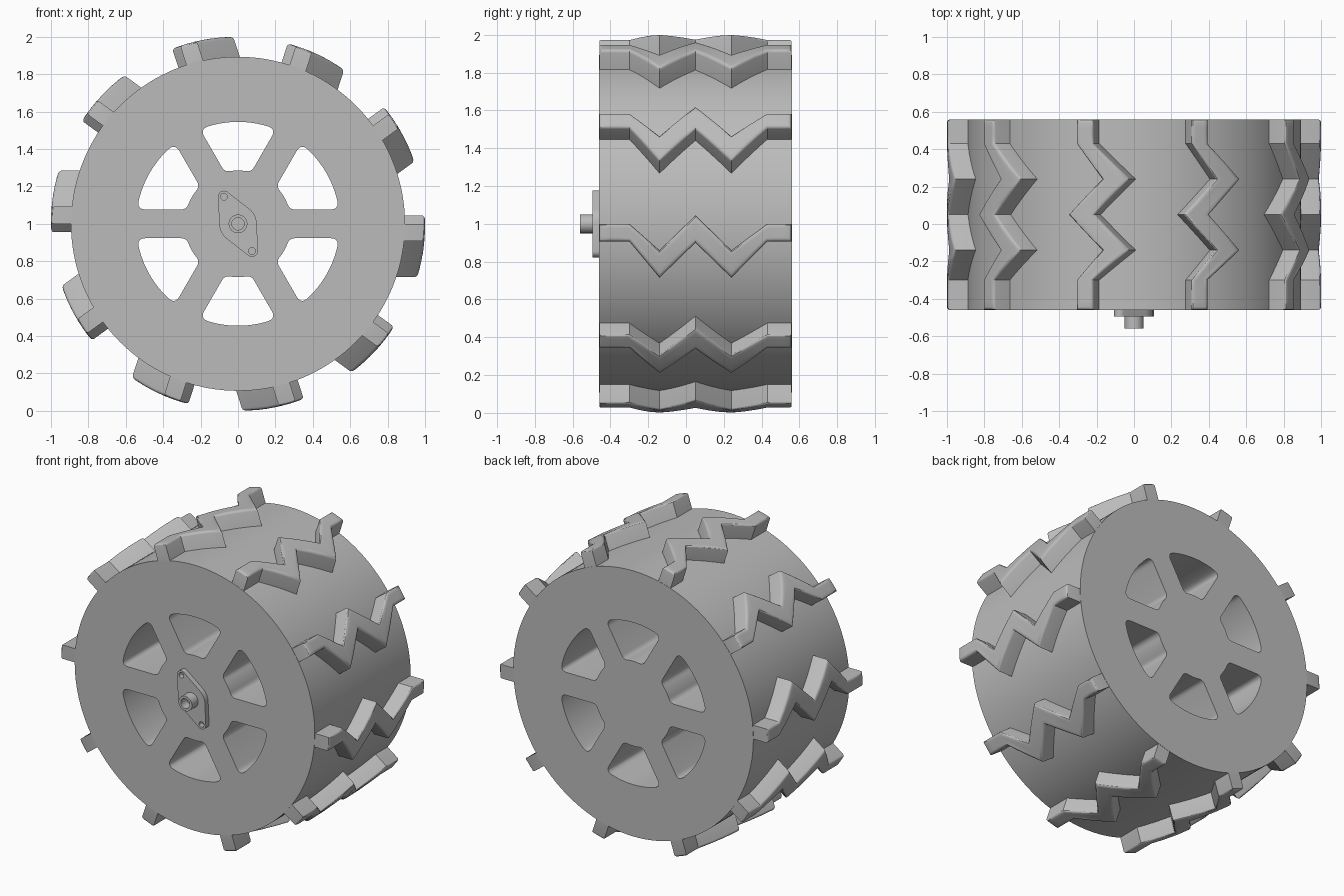
import bpy
import bmesh
from math import sin, cos, pi, radians, asin, sqrt
from mathutils import Matrix, Vector
from mathutils.geometry import convex_hull_2d

if "Cube" in bpy.data.objects:
    bpy.data.objects.remove(bpy.data.objects["Cube"], do_unlink=True)

FRONT, BACK = -0.46, 0.56
AXLE = Vector((0, 0, 1))
TIRE_R, TREAD_R = 0.893, 1.0
TREADS, WINDOWS = 10, 6

grey = bpy.data.materials.new("plain grey")
grey.use_nodes = True
colour = (0.5, 0.5, 0.5, 1)
grey.diffuse_color = colour
grey.node_tree.nodes["Principled BSDF"].inputs["Base Color"].default_value = colour


def finish(name, bm):
    """Turn a bmesh into a grey object with sharp edges kept."""
    bmesh.ops.recalc_face_normals(bm, faces=bm.faces)
    mesh = bpy.data.meshes.new(name)
    bm.to_mesh(mesh)
    bm.free()
    mesh.materials.append(grey)
    obj = bpy.data.objects.new(name, mesh)
    bpy.context.collection.objects.link(obj)
    bpy.ops.object.select_all(action='DESELECT')
    obj.select_set(True)
    bpy.context.view_layer.objects.active = obj
    bpy.ops.object.shade_smooth_by_angle(angle=radians(30))
    return obj


def polar(r, a):
    return Vector((r * cos(a), r * sin(a)))


def circle(r, n, centre=(0, 0)):
    return [polar(r, 2 * pi * i / n) + Vector(centre) for i in range(n)]


def plate(name, outlines, y0, y1):
    """Extrude an outline with holes from y0 to y1 along the axle."""
    curve = bpy.data.curves.new(name, 'CURVE')
    curve.dimensions = '2D'
    curve.fill_mode = 'BOTH'
    curve.extrude = (y1 - y0) / 2
    for outline in outlines:
        spline = curve.splines.new('POLY')
        spline.points.add(len(outline) - 1)
        spline.use_cyclic_u = True
        for point, p in zip(spline.points, outline):
            point.co = (p[0], p[1], 0, 1)
    temp = bpy.data.objects.new(name + " curve", curve)
    bpy.context.collection.objects.link(temp)
    bpy.context.view_layer.update()
    mesh = bpy.data.meshes.new_from_object(
        temp.evaluated_get(bpy.context.evaluated_depsgraph_get()))
    bpy.data.objects.remove(temp, do_unlink=True)
    bm = bmesh.new()
    bm.from_mesh(mesh)
    bpy.data.meshes.remove(mesh)
    bmesh.ops.remove_doubles(bm, verts=bm.verts, dist=1e-5)
    centre = AXLE + Vector((0, (y0 + y1) / 2, 0))
    bm.transform(Matrix.Translation(centre) @ Matrix.Rotation(pi / 2, 4, 'X'))
    return finish(name, bm)


def window(middle, r_in=0.285, r_out=0.545, spoke=0.077):
    """Rounded opening between two straight spokes."""
    def corner(r, side):
        return polar(r, middle + side * (pi / WINDOWS - asin(spoke / r)))

    def rounded(a, ctrl, b, n=6):
        return [a * (1 - t) ** 2 + ctrl * 2 * t * (1 - t) + b * t * t
                for t in (i / n for i in range(n + 1))]

    points = []
    for r, other, side, cut in ((r_out, r_in, -1, 0.045), (r_in, r_out, 1, 0.03)):
        half = pi / WINDOWS - asin(spoke / r) - cut / r
        arc = [polar(r, middle + side * half * (1 - 2 * i / 12)) for i in range(13)]
        first, last = corner(r, side), corner(r, -side)
        inner_a, inner_b = corner(other, side), corner(other, -side)
        start = first + (inner_a - first).normalized() * cut
        end = last + (inner_b - last).normalized() * cut
        points += rounded(start, first, arc[0]) + arc[1:-1] + rounded(arc[-1], last, end)
    return points


def tread(name, angle):
    """Zigzag bar with its top following the outer radius."""
    gap = 0.0015
    # along the axle, upper edge, lower edge
    knots = [(FRONT + gap, 0, -0.093), (-0.30, 0, -0.093), (-0.14, -0.14, -0.285),
             (0.05, 0.045, -0.10), (0.24, -0.14, -0.285), (0.43, 0, -0.093),
             (BACK - gap, 0, -0.093)]
    stations, steps, across = [], 3, 4
    for a, b in zip(knots, knots[1:]):
        stations += [Vector(a).lerp(Vector(b), i / steps) for i in range(steps)]
    stations.append(Vector(knots[-1]))
    bm = bmesh.new()
    top, base = [], []
    for y, high, low in stations:
        ts = [high + (low - high) * i / across for i in range(across + 1)]
        top.append([bm.verts.new((sqrt(TREAD_R ** 2 - t * t), y, t)) for t in ts])
        base.append([bm.verts.new((0.82, y, t)) for t in ts])
    for grid in (top, base):
        for r0, r1 in zip(grid, grid[1:]):
            for i in range(across):
                bm.faces.new((r0[i], r0[i + 1], r1[i + 1], r1[i]))
    rim = [e for e in bm.edges if e.is_boundary and e.verts[0].co.x > 0.9]
    rows = len(stations)
    for i in range(rows - 1):
        for k in (0, across):
            bm.faces.new((top[i][k], top[i + 1][k], base[i + 1][k], base[i][k]))
    for k in range(across):
        for i in (0, rows - 1):
            bm.faces.new((top[i][k], top[i][k + 1], base[i][k + 1], base[i][k]))
    bmesh.ops.recalc_face_normals(bm, faces=bm.faces)
    bmesh.ops.bevel(bm, geom=rim, offset=0.016, segments=3, profile=0.5,
                    affect='EDGES', clamp_overlap=True)
    bm.transform(Matrix.Translation(AXLE) @ Matrix.Rotation(-angle, 4, 'Y'))
    return finish(name, bm)


# Wheel body with window openings right through
openings = [window(pi / 2 + 2 * pi * i / WINDOWS) for i in range(WINDOWS)]
plate("wheel_body", [circle(TIRE_R, 144)] + openings, FRONT, BACK)

# Zigzag treads around the rim
for n in range(TREADS):
    tread(f"tread_{n + 1}", 2 * pi * n / TREADS)

# Two-lobed hub flange with bolt holes
lobes = [(-0.075, 0.145), (0.075, -0.145)]
cloud = circle(0.1, 48) + [p for c in lobes for p in circle(0.032, 24, c)]
hull = [cloud[i] for i in convex_hull_2d(cloud)]
plate("hub_flange", [hull] + [circle(0.018, 20, c) for c in lobes], FRONT - 0.035, FRONT)

# Hollow axle stub
plate("axle_stub", [circle(0.05, 40), circle(0.033, 40)], -BACK, FRONT - 0.03)
